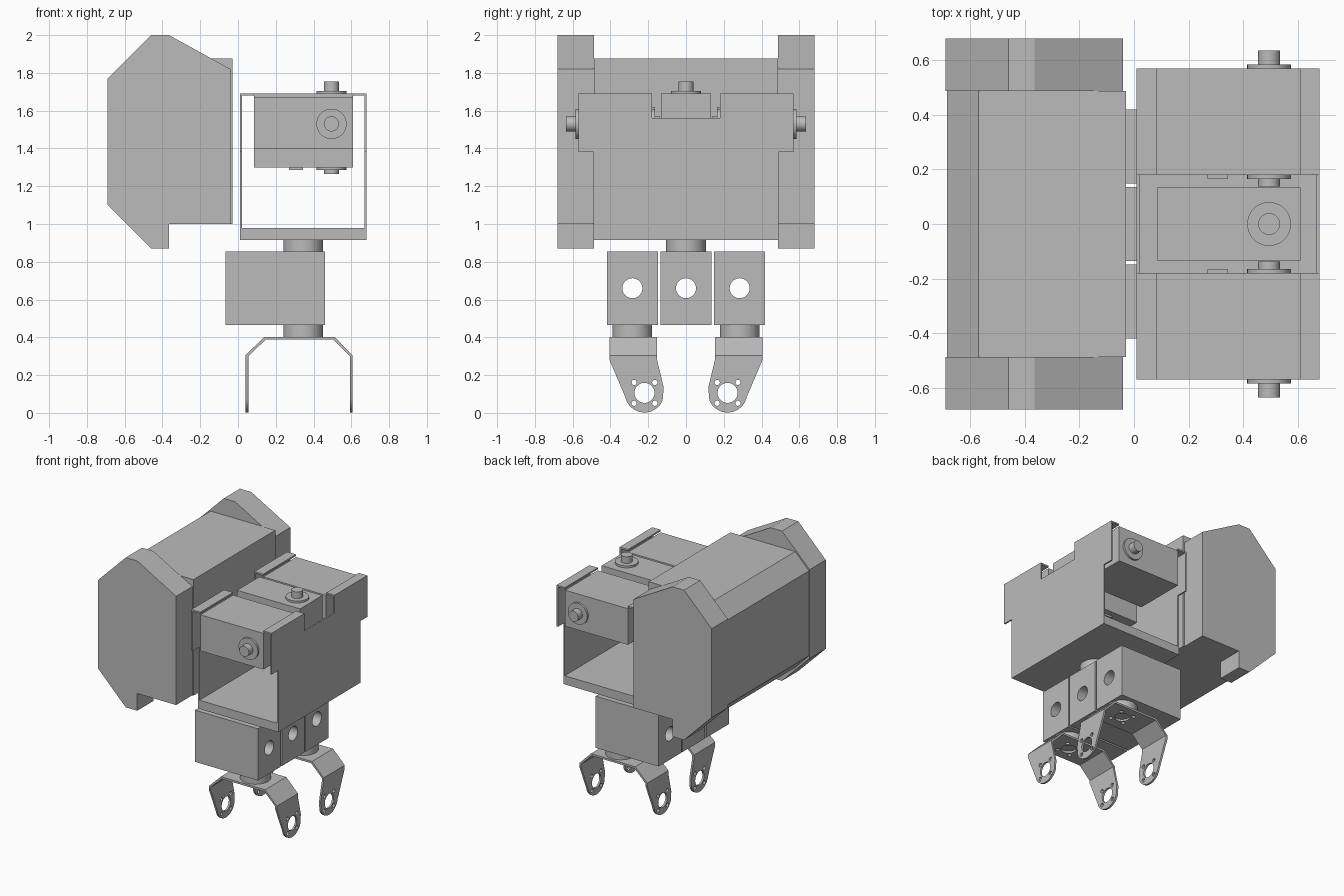
import bpy, bmesh, math
from mathutils import Vector

old = bpy.data.objects.get("Cube")
if old:
    bpy.data.objects.remove(old, do_unlink=True)

grey = bpy.data.materials.new("plain grey")
grey.use_nodes = True
colour = (0.5, 0.5, 0.5, 1)
grey.diffuse_color = colour
grey.node_tree.nodes["Principled BSDF"].inputs["Base Color"].default_value = colour

AXES = {"x": Vector((1, 0, 0)), "y": Vector((0, 1, 0)), "z": Vector((0, 0, 1))}


def finish(name, bm):
    bmesh.ops.recalc_face_normals(bm, faces=bm.faces)
    mesh = bpy.data.meshes.new(name)
    bm.to_mesh(mesh)
    bm.free()
    mesh.materials.append(grey)
    ob = bpy.data.objects.new(name, mesh)
    bpy.context.collection.objects.link(ob)
    return ob


def prism(name, points, axis, start, end):
    """Extrude a 2D outline along x (points are y, z) or y (points are x, z)."""
    bm = bmesh.new()
    if axis == "x":
        verts = [bm.verts.new((start, a, b)) for a, b in points]
    else:
        verts = [bm.verts.new((a, start, b)) for a, b in points]
    face = bm.faces.new(verts)
    moved = bmesh.ops.extrude_face_region(bm, geom=[face], use_keep_orig=True)["geom"]
    bmesh.ops.translate(bm, vec=AXES[axis] * (end - start),
                        verts=[g for g in moved if isinstance(g, bmesh.types.BMVert)])
    return finish(name, bm)


def box(name, x0, x1, y0, y1, z0, z1):
    return prism(name, [(x0, z0), (x1, z0), (x1, z1), (x0, z1)], "y", y0, y1)


def cylinder(name, start, axis, length, radius, sides=48):
    direction = AXES[axis] * length
    bm = bmesh.new()
    bmesh.ops.create_cone(bm, cap_ends=True, segments=sides, radius1=radius,
                          radius2=radius, depth=abs(length))
    bmesh.ops.rotate(bm, verts=bm.verts,
                     matrix=AXES["z"].rotation_difference(AXES[axis]).to_matrix())
    bmesh.ops.translate(bm, verts=bm.verts, vec=Vector(start) + direction / 2)
    return finish(name, bm)


def boolean(ob, cutters, operation="DIFFERENCE"):
    for cutter in cutters:
        mod = ob.modifiers.new("cut", "BOOLEAN")
        mod.operation = operation
        mod.solver = "EXACT"
        mod.object = cutter
    bpy.context.view_layer.update()
    result = bpy.data.meshes.new_from_object(
        ob.evaluated_get(bpy.context.evaluated_depsgraph_get()))
    ob.modifiers.clear()
    ob.data = result
    for cutter in cutters:
        bpy.data.objects.remove(cutter, do_unlink=True)


def horn_holes(start, axis, length):
    """One large hole with four small ones around it."""
    cutters = [cylinder("cutter", start, axis, length, 0.053)]
    u, v = [AXES[a] for a in "xyz" if a != axis]
    for i in (-1, 1):
        for j in (-1, 1):
            place = Vector(start) + u * i * 0.055 + v * j * 0.055
            cutters.append(cylinder("cutter", place, axis, length, 0.014, 16))
    return cutters


# Large housing at the side, with thicker end plates
prism("housing_body", [(-0.685, 1.12), (-0.57, 1.0), (-0.03, 1.0), (-0.03, 1.875),
                       (-0.57, 1.875), (-0.685, 1.76)], "y", -0.487, 0.487)
plate = [(-0.69, 1.10), (-0.46, 0.87), (-0.365, 0.87), (-0.365, 1.0), (-0.04, 1.0),
         (-0.04, 1.82), (-0.365, 2.0), (-0.46, 2.0), (-0.69, 1.77)]
for side, s in (("left", 1), ("right", -1)):
    prism("housing_end_" + side, plate, "y", s * 0.487, s * 0.68)

# U-shaped cradle: base, two notched walls, inward lips
box("cradle_base", 0.01, 0.68, -0.49, 0.49, 0.915, 0.98)
half = [(0.18, 1.56), (0.18, 1.69), (0.57, 1.69), (0.57, 1.38), (0.49, 1.38), (0.49, 0.98)]
wall = half + [(-y, z) for y, z in reversed(half)]
for side, x0, x1, lip0, lip1 in (("inner", 0.01, 0.021, 0.01, 0.085),
                                 ("outer", 0.669, 0.68, 0.61, 0.68)):
    prism("cradle_wall_" + side, wall, "x", x0, x1)
    for s in (-1, 1):
        box("cradle_lip_" + side, lip0, lip1, s * 0.18, s * 0.57, 1.68, 1.692)

# Upper motors: one upright, two lying sideways
SHAFT_X = 0.495


def motor_output(name, y, z, axis, s, shaft):
    disc = cylinder(name + "_disc", (SHAFT_X, y, z), axis, s * 0.015, 0.08)
    pin = cylinder(name + "_shaft", (SHAFT_X, y, z), axis, s * shaft, 0.04)
    return disc, pin


box("upright_motor", 0.085, 0.61, -0.133, 0.133, 1.30, 1.69)
motor_output("upright_motor_top", 0, 1.69, "z", 1, 0.065)
motor_output("upright_motor_bottom", 0, 1.30, "z", -1, 0.036)
box("upright_motor_plug", 0.27, 0.345, -0.09, 0.09, 1.285, 1.30)
for side, s in (("left", 1), ("right", -1)):
    name = "side_motor_" + side
    box(name, 0.085, 0.61, s * 0.18, s * 0.57, 1.40, 1.672)
    motor_output(name + "_outer", s * 0.57, 1.53, "y", s, 0.065)
    motor_output(name + "_inner", s * 0.18, 1.53, "y", -s, 0.042)
    box(name + "_plug", 0.27, 0.345, s * 0.165, s * 0.18, 1.44, 1.62)

# Lower motors with through holes, and the neck above the middle one
HUB_X = 0.345
for side, y in (("right", -0.284), ("middle", 0), ("left", 0.284)):
    motor = box("lower_motor_" + side, -0.065, 0.46, y - 0.135, y + 0.135, 0.465, 0.855)
    boolean(motor, [cylinder("cutter", (-0.2, y, 0.66), "x", 0.8, 0.053)])
cylinder("neck", (HUB_X, 0, 0.855), "z", 0.06, 0.105)

# Feet: bent strip trimmed to a tapered, rounded outline
strip = [(0.04, 0), (0.04, 0.305), (0.14, 0.403), (0.51, 0.403), (0.607, 0.305), (0.607, 0),
         (0.593, 0), (0.593, 0.30), (0.504, 0.388), (0.146, 0.388), (0.055, 0.30), (0.055, 0)]
for side, s in (("left", 1), ("right", -1)):
    foot = prism("foot_" + side, strip, "y", s * 0.05, s * 0.45)
    outline = [(s * 0.405, 0.45), (s * 0.405, 0.28)]
    for i in range(25):
        angle = math.radians(-22 - i * 146 / 24 + 10)
        outline.append((s * (0.22 + 0.104 * math.cos(angle)),
                        0.106 + 0.104 * math.sin(angle)))
    outline += [(s * 0.118, 0.135), (s * 0.153, 0.28), (s * 0.153, 0.45)]
    boolean(foot, [prism("cutter", outline, "x", -0.1, 0.8)], "INTERSECT")
    boolean(foot, horn_holes((-0.1, s * 0.22, 0.106), "x", 0.9)
            + horn_holes((HUB_X, s * 0.284, 0.3), "z", 0.2))
    cylinder("foot_hub_" + side, (HUB_X, s * 0.284, 0.403), "z", 0.062, 0.105)

# Smooth the round sides, keep the edges sharp
bpy.ops.object.select_all(action="DESELECT")
for ob in bpy.context.collection.objects:
    if ob.type == "MESH" and grey.name in ob.data.materials:
        ob.select_set(True)
        bpy.context.view_layer.objects.active = ob
bpy.ops.object.shade_smooth_by_angle(angle=math.radians(25))
